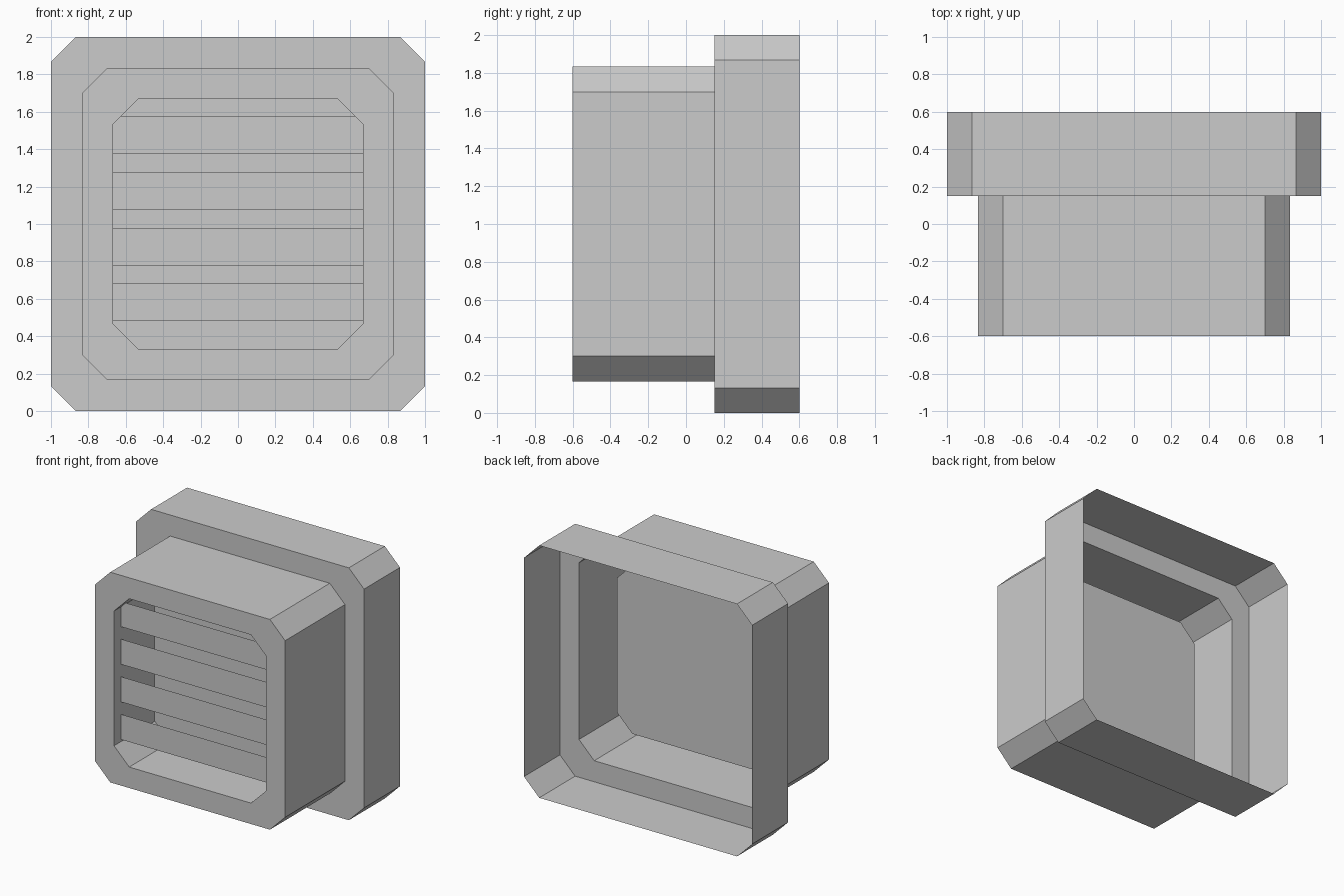
import bpy
import bmesh

if "Cube" in bpy.data.objects:
    bpy.data.objects.remove(bpy.data.objects["Cube"])


def octagon(half, y, cut=0.133):
    """Square with clipped corners, counter-clockwise seen from the front."""
    h, k = half, half - cut
    pts = [(k, -h), (h, -k), (h, k), (k, h), (-k, h), (-h, k), (-h, -k), (-k, -h)]
    return [(x, y, z + 1.0) for x, z in pts]


def finish(name, bm):
    mesh = bpy.data.meshes.new(name)
    bm.to_mesh(mesh)
    bm.free()
    obj = bpy.data.objects.new(name, mesh)
    bpy.context.collection.objects.link(obj)
    return obj


# Housing: one stepped sheet from the open back rim to the recessed panel
profile = [(1.0, 0.6), (1.0, 0.15), (0.833, 0.15),
           (0.833, -0.6), (0.667, -0.6), (0.667, -0.09)]
bm = bmesh.new()
rings = [[bm.verts.new(p) for p in octagon(h, y)] for h, y in profile]
for a, b in zip(rings, rings[1:]):
    for i in range(8):
        j = (i + 1) % 8
        bm.faces.new((a[i], a[j], b[j], b[i]))
bm.faces.new(rings[-1])
finish("vent_housing", bm)

# Slats: flat vertical strips set just inside the front opening
for n in range(4):
    top = 1.575 - n * 0.298
    bottom = top - 0.2
    # the top slat is narrowed where it meets the clipped corners
    w_top = min(0.667, 0.667 - (top - 1.534))
    pts = [(-0.667, bottom), (0.667, bottom)]
    if w_top < 0.667:
        pts += [(0.667, 1.534), (w_top, top), (-w_top, top), (-0.667, 1.534)]
    else:
        pts += [(0.667, top), (-0.667, top)]
    bm = bmesh.new()
    bm.faces.new([bm.verts.new((x, -0.51, z)) for x, z in pts])
    finish(f"vent_slat_{n + 1}", bm)
